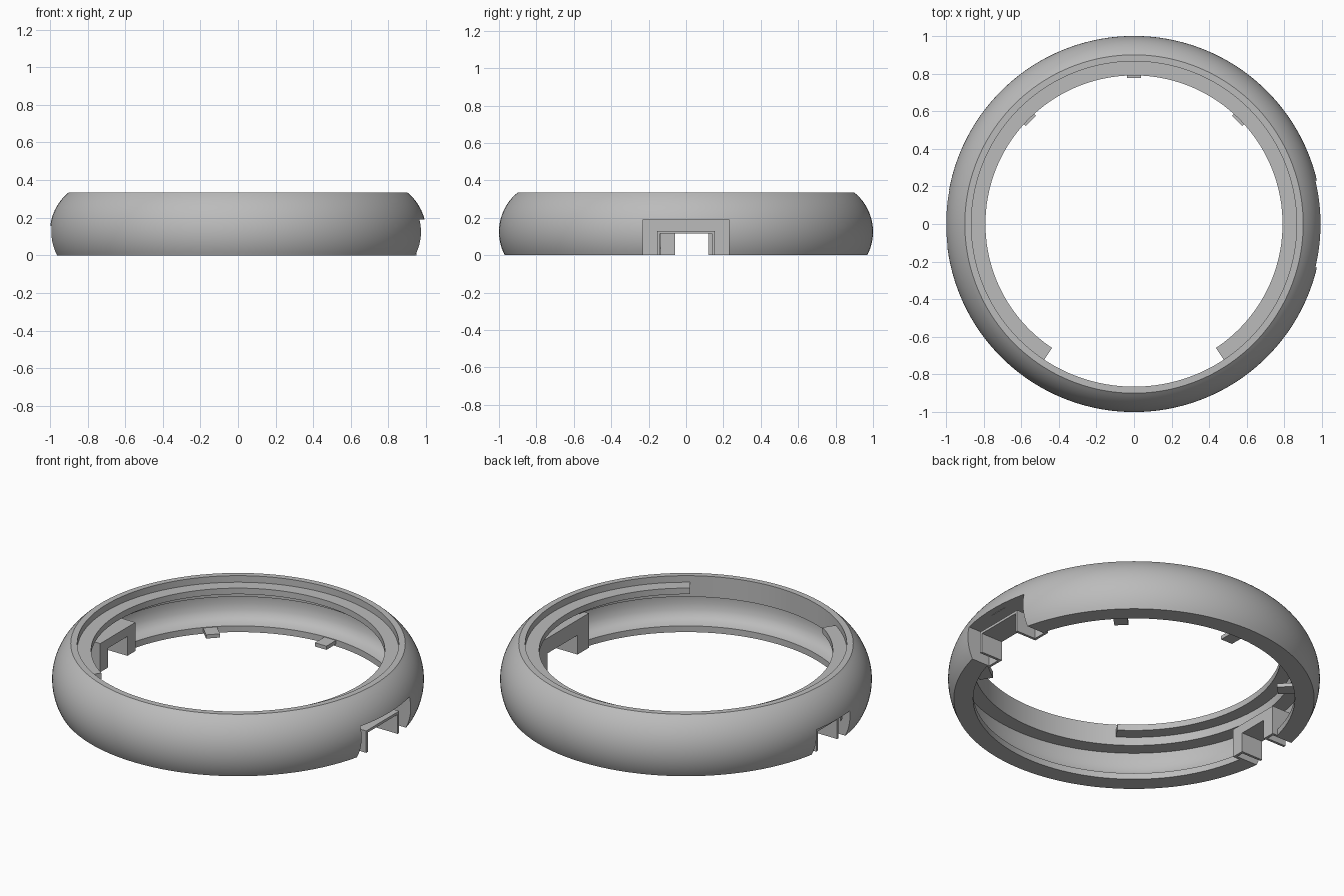
import bpy
import bmesh
from math import cos, sin, radians, pi, asin, sqrt
from mathutils import Matrix

cube = bpy.data.objects.get("Cube")
if cube:
    bpy.data.objects.remove(cube, do_unlink=True)

GREY = bpy.data.materials.new("light grey")
GREY.use_nodes = True
colour = (0.5, 0.5, 0.5, 1)
GREY.diffuse_color = colour
GREY.node_tree.nodes["Principled BSDF"].inputs["Base Color"].default_value = colour


def finish(name, bm, material=GREY):
    bmesh.ops.recalc_face_normals(bm, faces=bm.faces)
    mesh = bpy.data.meshes.new(name)
    bm.to_mesh(mesh)
    bm.free()
    obj = bpy.data.objects.new(name, mesh)
    bpy.context.collection.objects.link(obj)
    mesh.materials.append(material)
    return obj


def smooth(obj):
    bpy.ops.object.select_all(action='DESELECT')
    obj.select_set(True)
    bpy.context.view_layer.objects.active = obj
    bpy.ops.object.shade_smooth_by_angle(angle=radians(30))


def revolve(name, profile, start, end, steps):
    """Sweep a closed (radius, z) profile around z; cap it when it is an arc."""
    bm = bmesh.new()
    full = abs(end - start) >= 360
    count = steps if full else steps + 1
    loops = []
    for i in range(count):
        a = radians(start + (end - start) * i / steps)
        loops.append([bm.verts.new((r * cos(a), r * sin(a), z)) for r, z in profile])
    n = len(profile)
    for i in range(steps):
        a, b = loops[i], loops[(i + 1) % count]
        for j in range(n):
            k = (j + 1) % n
            bm.faces.new((a[j], b[j], b[k], a[k]))
    if not full:
        bm.faces.new(loops[0])
        bm.faces.new(loops[-1])
    return finish(name, bm)


def add_box(bm, x, y, z, turn=0):
    size = [b - a for a, b in (x, y, z)]
    mid = [(a + b) / 2 for a, b in (x, y, z)]
    m = Matrix.Rotation(turn, 4, 'Z') @ Matrix.Translation(mid) @ Matrix.Diagonal((*size, 1))
    bmesh.ops.create_cube(bm, size=1, matrix=m)


# Ring shell: bulging outside, stepped lip at the top, hollow inside
RADIUS, MID, HEIGHT = 0.27, 0.125, 0.335
low, high = -asin(MID / RADIUS), asin((HEIGHT - MID) / RADIUS)
outer = []
for i in range(19):
    a = low + (high - low) * i / 18
    outer.append((1 - RADIUS + RADIUS * cos(a), MID + RADIUS * sin(a)))
inner = [(0.865, HEIGHT), (0.865, 0.21), (0.95, 0.21), (0.956, 0.17), (0.955, 0.13),
         (0.948, 0.095), (0.932, 0.065), (0.905, 0.045), (0.865, 0.037), (0.865, 0)]
ring = revolve("ring_shell", outer + inner, 0, 360, 144)


def cut(x, y, top):
    bm = bmesh.new()
    add_box(bm, x, y, (-0.1, top))
    cutter = finish("notch_cutter", bm)
    cutter.hide_render = True
    mod = ring.modifiers.new("notch", 'BOOLEAN')
    mod.operation = 'DIFFERENCE'
    mod.solver = 'EXACT'
    mod.object = cutter
    bpy.context.view_layer.objects.active = ring
    bpy.ops.object.modifier_apply(modifier=mod.name)
    bpy.data.objects.remove(cutter, do_unlink=True)


def pocket(name, side, notch, top, slot, slot_top):
    """Cut a notch in the ring and line it with a walled pocket and a tunnel."""
    def span(a, b):
        return (a, b) if side > 0 else (-b, -a)
    cut(span(0.7, 1.1), notch, top)
    t = 0.015
    y0, y1 = notch
    s0, s1 = slot
    bm = bmesh.new()
    # ceiling and side walls
    add_box(bm, span(0.81, 0.95), (y0 - t, y1 + t), (top, top + t))
    for a in (y0 - t, y1):
        add_box(bm, span(0.81, 0.93), (a, a + t), (0, top))
    # back plate around the slot
    back = span(0.81, 0.825)
    add_box(bm, back, (y0, s0), (0, top))
    add_box(bm, back, (s1, y1), (0, top))
    add_box(bm, back, (s0, s1), (slot_top, top))
    # tunnel leading through the plate
    tunnel = span(0.815, 0.95)
    add_box(bm, tunnel, (s0 - t, s0), (0, slot_top + t))
    add_box(bm, tunnel, (s1, s1 + t), (0, slot_top + t))
    add_box(bm, tunnel, (s0, s1), (slot_top, slot_top + t))
    return finish(name, bm)


pocket("left_pocket", 1, (-0.23, 0.23), 0.19, (-0.14, 0.14), 0.115)
pocket("right_pocket", -1, (-0.12, 0.18), 0.155, (-0.06, 0.12), 0.115)
smooth(ring)

# Seating ledge: an arc open at the front
ledge = revolve("seating_ledge",
                [(0.79, 0.26), (0.87, 0.26), (0.87, 0.296), (0.79, 0.296)],
                -56.5, 236.5, 96)
smooth(ledge)

# Clip tabs on the lower inner rim
for name, angle in (("left_tab", 45), ("back_tab", 90), ("right_tab", 135)):
    bm = bmesh.new()
    add_box(bm, (0.775, 0.88), (-0.038, 0.038), (0.012, 0.034), radians(angle))
    finish(name, bm)
